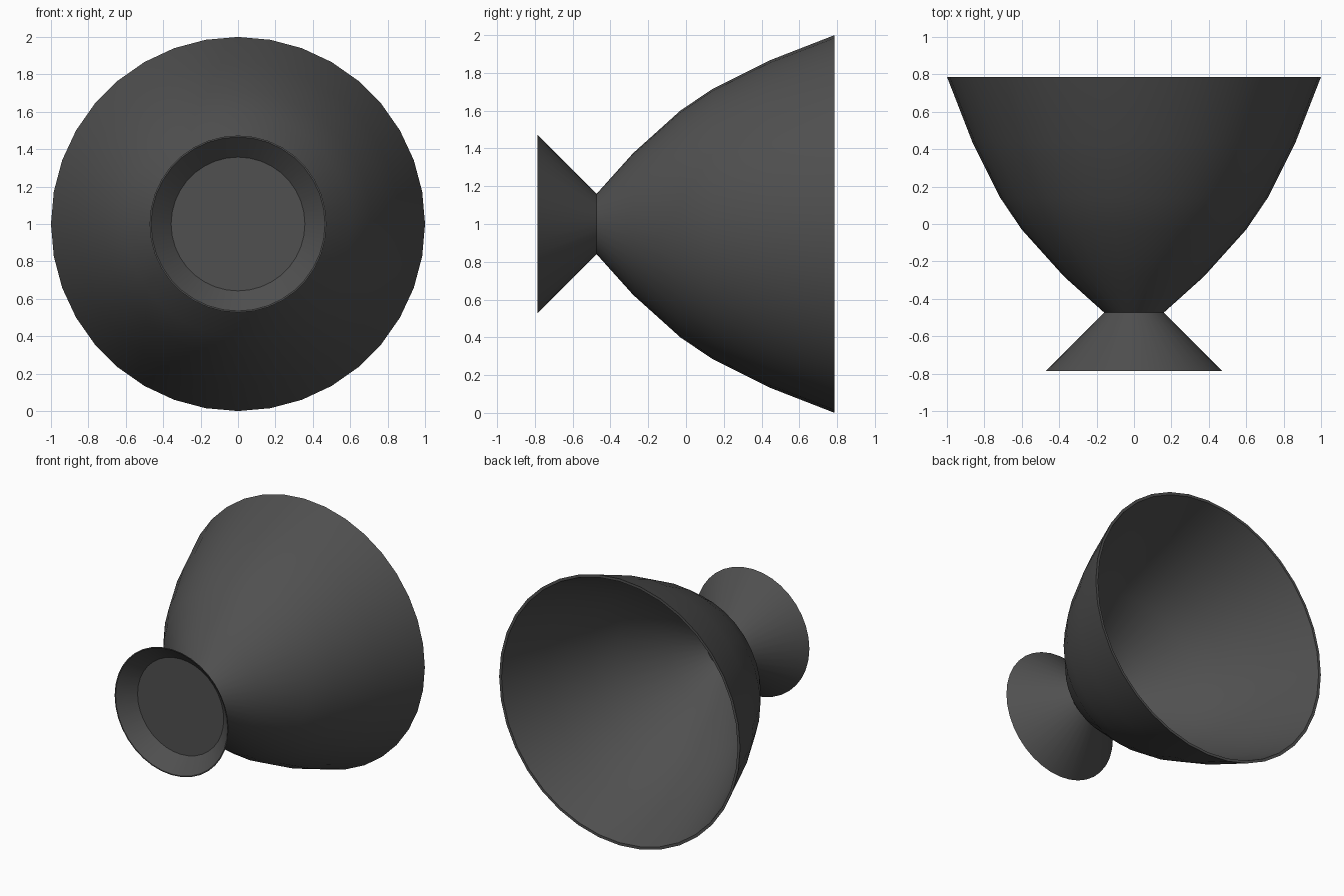
import bpy, bmesh, math

if "Cube" in bpy.data.objects:
    bpy.data.objects.remove(bpy.data.objects["Cube"])

SIDES = 36
CENTRE_Z = 1.0

dark = bpy.data.materials.new("dark grey")
dark.diffuse_color = (0.08, 0.08, 0.08, 1)
dark.use_nodes = True
dark.node_tree.nodes["Principled BSDF"].inputs["Base Color"].default_value = dark.diffuse_color


def lathe(name, profile, closed=False):
    """Spin (radius, y) points around the horizontal y axis."""
    bm = bmesh.new()
    rings = []
    for r, y in profile:
        if r < 1e-6:
            rings.append([bm.verts.new((0, y, CENTRE_Z))] * SIDES)
        else:
            rings.append([bm.verts.new((r * math.sin(a), y, CENTRE_Z + r * math.cos(a)))
                          for a in (math.tau * i / SIDES for i in range(SIDES))])
    pairs = list(zip(rings, rings[1:]))
    if closed:
        pairs.append((rings[-1], rings[0]))
    for a, b in pairs:
        for i in range(SIDES):
            j = (i + 1) % SIDES
            bm.faces.new(list(dict.fromkeys((a[i], a[j], b[j], b[i]))))
    bmesh.ops.recalc_face_normals(bm, faces=bm.faces)
    me = bpy.data.meshes.new(name)
    bm.to_mesh(me)
    bm.free()
    me.materials.append(dark)
    ob = bpy.data.objects.new(name, me)
    bpy.context.collection.objects.link(ob)
    bpy.ops.object.select_all(action='DESELECT')
    ob.select_set(True)
    bpy.context.view_layer.objects.active = ob
    bpy.ops.object.shade_smooth_by_angle(angle=math.radians(30))
    return ob


# Flared bowl: outer wall, thin rim, inner wall, closed at the neck
outer = [(0.16, -0.473), (0.375, -0.28), (0.60, -0.03),
         (0.715, 0.14), (0.865, 0.44), (1.0, 0.787)]
inner = [(0.98, 0.787), (0.846, 0.447), (0.698, 0.15),
         (0.585, -0.017), (0.361, -0.265), (0.15, -0.455)]
lathe("bowl", [(0, -0.473)] + outer + inner + [(0, -0.455)])

# Conical foot: thin hollow flare
lathe("foot", [(0.16, -0.473), (0.473, -0.787), (0.465, -0.787), (0.15, -0.473)], closed=True)

# Flat plate recessed inside the foot
lathe("foot_plate", [(0, -0.68), (0.36, -0.68), (0.354, -0.672), (0, -0.672)])
